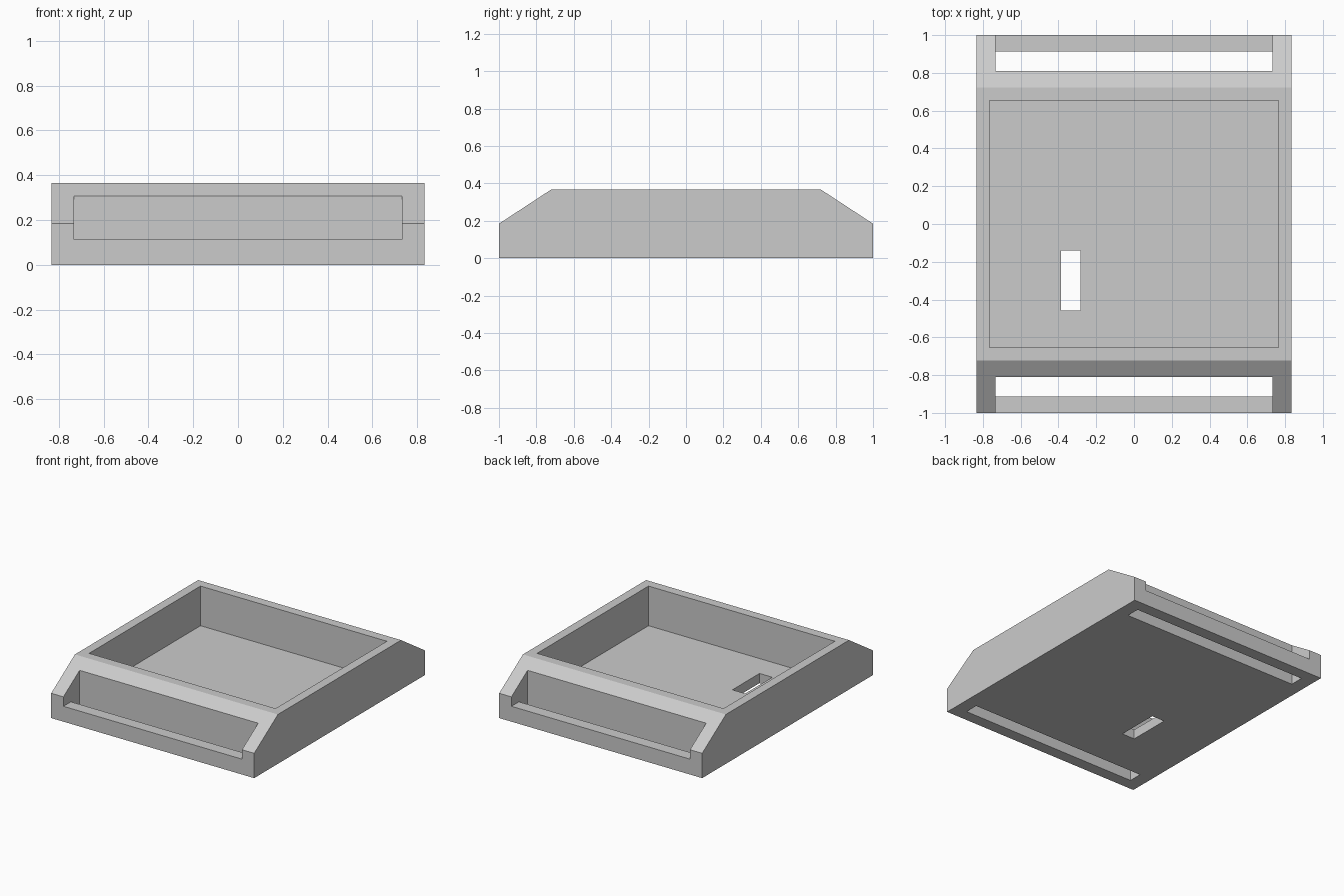
import bpy
import bmesh
from mathutils import Vector

cube = bpy.data.objects.get("Cube")
if cube:
    bpy.data.objects.remove(cube, do_unlink=True)

HALF_W, HEIGHT, EDGE_Z = 0.833, 0.366, 0.184
FLOOR_Z = 0.072

grey = bpy.data.materials.new("light grey")
grey.use_nodes = True
grey.diffuse_color = (0.6, 0.6, 0.6, 1)
grey.node_tree.nodes["Principled BSDF"].inputs["Base Color"].default_value = (0.6, 0.6, 0.6, 1)


def prism(name, profile, x0, x1):
    """Extrude a closed (y, z) profile along x."""
    bm = bmesh.new()
    face = bm.faces.new([bm.verts.new((x0, y, z)) for y, z in profile])
    ext = bmesh.ops.extrude_face_region(bm, geom=[face])
    verts = [g for g in ext["geom"] if isinstance(g, bmesh.types.BMVert)]
    bmesh.ops.translate(bm, verts=verts, vec=Vector((x1 - x0, 0, 0)))
    bmesh.ops.recalc_face_normals(bm, faces=bm.faces)
    mesh = bpy.data.meshes.new(name)
    bm.to_mesh(mesh)
    bm.free()
    mesh.materials.append(grey)
    obj = bpy.data.objects.new(name, mesh)
    bpy.context.collection.objects.link(obj)
    return obj


def box(name, x0, x1, y0, y1, z0, z1):
    return prism(name, [(y0, z0), (y1, z0), (y1, z1), (y0, z1)], x0, x1)


# Tray body with sloped front and back
body = prism("tray_body", [(-1, 0), (1, 0), (1, EDGE_Z), (0.722, HEIGHT),
                           (-0.722, HEIGHT), (-1, EDGE_Z)], -HALF_W, HALF_W)

# Main recess and the opening through its floor
cutters = [
    box("recess_cutter", -0.765, 0.765, -0.653, 0.653, FLOOR_Z, 0.5),
    box("floor_opening_cutter", -0.387, -0.282, -0.459, -0.141, -0.1, 0.2),
]

# Front and back notch, each with a slot through the base behind a low lip
notch = [(1.1, 0.114), (0.912, 0.114), (0.912, -0.1),
         (0.81, -0.1), (0.81, 0.5), (1.1, 0.5)]
for name, side in (("front", -1), ("back", 1)):
    cutters.append(prism(name + "_notch_cutter", [(y * side, z) for y, z in notch],
                         -0.733, 0.733))

# Cut the body, then drop the cutters
bpy.context.view_layer.objects.active = body
for cutter in cutters:
    cutter.hide_render = True
    mod = body.modifiers.new(cutter.name, "BOOLEAN")
    mod.operation = "DIFFERENCE"
    mod.solver = "EXACT"
    mod.object = cutter
    bpy.ops.object.modifier_apply(modifier=mod.name)
    bpy.data.objects.remove(cutter, do_unlink=True)
